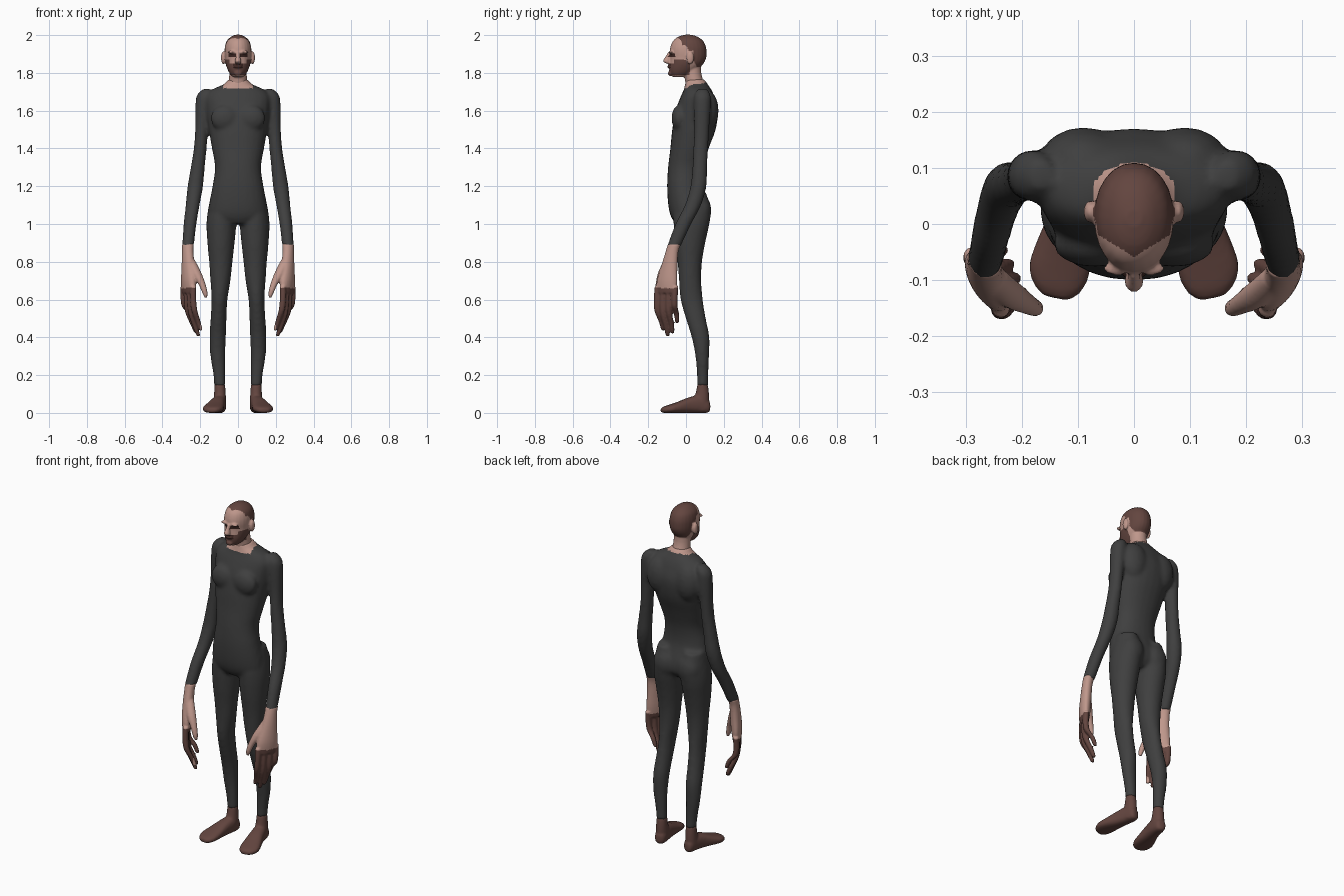
import bpy, bmesh, math
from mathutils import Vector


def material(name, rgb):
    m = bpy.data.materials.new(name)
    m.diffuse_color = (*rgb, 1)
    return m


SUIT = material("charcoal suit", (0.05, 0.05, 0.05))
SKIN = material("light skin", (0.52, 0.31, 0.26))
BROWN = material("brown skin and hair", (0.125, 0.06, 0.05))
DARK = material("dark features", (0.05, 0.022, 0.018))


def catmull(a, b, c, d, t):
    return [0.5 * (2 * q + (r - p) * t + (2 * p - 5 * q + 4 * r - s) * t * t
                   + (3 * q - p - 3 * r + s) * t ** 3) for p, q, r, s in zip(a, b, c, d)]


def loft(bm, secs, side=1, ang=0, upright=False, e=2.0, n=24, sub=4):
    """Closed skin through sections (cx, cy, cz, ru, rv), smoothly interpolated."""
    u = Vector((math.cos(math.radians(ang)), math.sin(math.radians(ang)), 0))
    v = Vector((0, 0, 1)) if upright else Vector((-u.y, u.x, 0))
    rows = []
    for i in range(len(secs) - 1):
        quad = [secs[max(0, min(len(secs) - 1, i + k))] for k in (-1, 0, 1, 2)]
        rows += [catmull(*quad, j / sub) for j in range(sub)]
    rows.append(secs[-1])
    rings = []
    for cx, cy, cz, ru, rv in rows:
        ring = []
        for k in range(n):
            a = 2 * math.pi * k / n
            c, s = math.cos(a), math.sin(a)
            p = Vector((cx, cy, cz)) \
                + u * ru * math.copysign(abs(c) ** (2 / e), c) \
                + v * rv * math.copysign(abs(s) ** (2 / e), s)
            ring.append(bm.verts.new((p.x * side, p.y, p.z)))
        rings.append(ring)
    for a, b in zip(rings, rings[1:]):
        for k in range(n):
            bm.faces.new((a[k], a[(k + 1) % n], b[(k + 1) % n], b[k]))
    bm.faces.new(rings[0][::-1])
    bm.faces.new(rings[-1])


def profile(rows):
    """(z, half width, front y, back y) -> centred sections."""
    return [(0, (f + b) / 2, z, w, (b - f) / 2) for z, w, f, b in rows]


def ball(bm, centre, radii):
    r = bmesh.ops.create_uvsphere(bm, u_segments=16, v_segments=10, radius=1)
    for vert in r["verts"]:
        vert.co = Vector([c + k * q for c, k, q in zip(centre, radii, vert.co)])


def finish(bm, name, voxel, mats, rule, smooth=4):
    """Fuse the overlapping pieces into one skin and colour faces by rule."""
    bmesh.ops.recalc_face_normals(bm, faces=bm.faces)
    raw = bpy.data.meshes.new(name)
    bm.to_mesh(raw)
    bm.free()
    ob = bpy.data.objects.new(name, raw)
    bpy.context.collection.objects.link(ob)
    r = ob.modifiers.new("fuse", 'REMESH')
    r.mode, r.voxel_size = 'VOXEL', voxel
    s = ob.modifiers.new("soften", 'SMOOTH')
    s.factor, s.iterations = 0.5, smooth
    dg = bpy.context.evaluated_depsgraph_get()
    me = bpy.data.meshes.new_from_object(ob.evaluated_get(dg))
    ob.modifiers.clear()
    ob.data = me
    me.materials.clear()
    for m in mats:
        me.materials.append(m)
    for p in me.polygons:
        p.use_smooth = True
        c = p.center
        p.material_index = rule(abs(c.x), c.y, c.z)
    return ob


# Body suit: torso, arms and legs
bm = bmesh.new()
loft(bm, profile([(1.765, .052, .0, .1), (1.74, .075, -.005, .115), (1.71, .14, -.012, .135),
                  (1.67, .17, -.03, .152), (1.6, .168, -.055, .17), (1.5, .155, -.073, .157),
                  (1.4, .138, -.083, .12), (1.3, .122, -.095, .09), (1.2, .135, -.1, .085),
                  (1.1, .153, -.094, .11), (1.04, .15, -.08, .11), (1.0, .09, -.055, .08)]), e=2.2)
for s in (-1, 1):
    loft(bm, [(.165, .088, 1.715, .02, .025), (.178, .087, 1.68, .04, .043), (.184, .086, 1.62, .042, .045),
              (.193, .083, 1.5, .034, .04), (.2, .078, 1.4, .034, .039), (.213, .073, 1.3, .037, .039),
              (.226, .066, 1.2, .041, .042), (.24, .037, 1.1, .037, .043), (.254, -.014, 1.0, .034, .042),
              (.265, -.065, .88, .031, .036)], s)
    loft(bm, [(.085, .035, 1.17, .055, .07), (.084, .033, 1.08, .074, .098), (.088, .029, 1.0, .079, .095),
              (.09, .022, .9, .072, .08), (.091, .02, .8, .062, .065), (.093, .022, .7, .053, .059),
              (.098, .03, .6, .042, .059), (.103, .052, .5, .042, .053), (.107, .077, .4, .043, .047),
              (.107, .086, .3, .039, .036), (.099, .088, .2, .031, .03), (.096, .088, .14, .03, .03)], s)
    ball(bm, (s * .07, -.035, 1.56), (.075, .042, .07))      # chest
    ball(bm, (s * .08, .08, 1.07), (.068, .055, .085))       # seat
    ball(bm, (s * .09, .11, 1.6), (.08, .063, .11))          # shoulder blade
finish(bm, "body_suit", .0105, [SUIT, SKIN],
       lambda x, y, z: int(x < .075 and z > 1.73 + .28 * (y - .04)))

# Head with neck, nose, brow and ears
bm = bmesh.new()
loft(bm, profile([(2.002, .014, -.005, .025), (1.992, .036, -.04, .06), (1.97, .059, -.068, .09),
                  (1.94, .069, -.082, .105), (1.91, .071, -.086, .109), (1.88, .069, -.084, .107),
                  (1.85, .066, -.086, .093), (1.82, .056, -.089, .065), (1.795, .043, -.084, .03),
                  (1.778, .027, -.07, .0)]), e=2.1)
loft(bm, [(0, .03, 1.87, .045, .05), (0, .035, 1.8, .046, .046),
          (0, .046, 1.745, .05, .049), (0, .055, 1.69, .06, .05)])
loft(bm, [(0, -.084, 1.91, .008, .01), (0, -.094, 1.885, .011, .016),
          (0, -.102, 1.862, .017, .02), (0, -.092, 1.85, .014, .014)], n=16)
ball(bm, (0, -.088, 1.833), (.024, .012, .008))
ball(bm, (0, -.083, 1.797), (.022, .013, .014))
for s in (-1, 1):
    ball(bm, (s * .03, -.079, 1.91), (.024, .013, .008))
    ball(bm, (s * .078, .022, 1.88), (.012, .02, .034))


def face_colour(x, y, z):
    ear = x > .068 and abs(y - .022) < .026 and abs(z - 1.88) < .036
    if ear or z < 1.785:
        return 0
    hairline = -.058 + .6 * x if z > 1.945 else .0 + (1.945 - z) * .5
    if y > hairline and z > 1.83:
        return 1
    if y < -.055 and .01 < x < .05 and 1.884 < z < 1.903:
        return 2                                             # eyes
    if y < -.06 and x < .026 and 1.826 < z < 1.85 and y > -.105:
        return 2                                             # mouth
    beard = 1.788 < z < 1.85 + (.02 if x > .045 else 0) and y < .02
    return 1 if beard else 0


finish(bm, "head", .0048, [SKIN, BROWN, DARK], face_colour, 3)

# Hands with long hanging fingers
for s, side in ((-1, "right"), (1, "left")):
    bm = bmesh.new()
    loft(bm, [(.265, -.062, .895, .035, .03), (.266, -.075, .85, .036, .028), (.264, -.088, .78, .046, .03),
              (.262, -.1, .7, .06, .03), (.262, -.104, .635, .06, .023)], s, 60)
    loft(bm, [(.25, -.095, .81, .022, .022), (.22, -.125, .74, .027, .024), (.19, -.143, .68, .019, .018),
              (.175, -.15, .635, .014, .015), (.17, -.15, .61, .007, .008)], s, n=14)
    for i, tip in enumerate((.435, .405, .42, .475)):
        t = i / 3
        x, y = .237 + .05 * t, -.149 + .092 * t
        tx, ty = .2 + .035 * t, -.122 + .075 * t
        mid = (.65 + tip) / 2
        loft(bm, [(x, y, .67, .017, .017), (x + .001, y - .004, .61, .0165, .017),
                  (x - .006, y - .003, mid, .016, .016),
                  ((x + 2 * tx) / 3, (y + 2 * ty) / 3, tip + .05, .014, .014),
                  (tx, ty, tip + .01, .011, .011), (tx - .003, ty, tip, .005, .005)], s, n=14)
    finish(bm, side + "_hand", .0055, [SKIN, BROWN],
           lambda x, y, z: int(z < .66 and x > .2), 2)

# Bare feet turned slightly outward
for s, side in ((-1, "right"), (1, "left")):
    bm = bmesh.new()
    loft(bm, [(.096, .088, .15, .028, .028), (.096, .086, .1, .031, .036),
              (.097, .078, .05, .034, .045), (.098, .075, .01, .03, .04)], s)
    loft(bm, [(.09, .127, .035, .012, .018), (.092, .115, .035, .028, .034), (.098, .07, .046, .036, .046),
              (.11, .015, .041, .041, .041), (.125, -.045, .029, .051, .029), (.134, -.085, .022, .054, .022),
              (.138, -.115, .017, .042, .017), (.14, -.132, .014, .022, .01)], s, 12, True, e=2.5)
    finish(bm, side + "_foot", .0065, [BROWN], lambda x, y, z: 0, 2)
